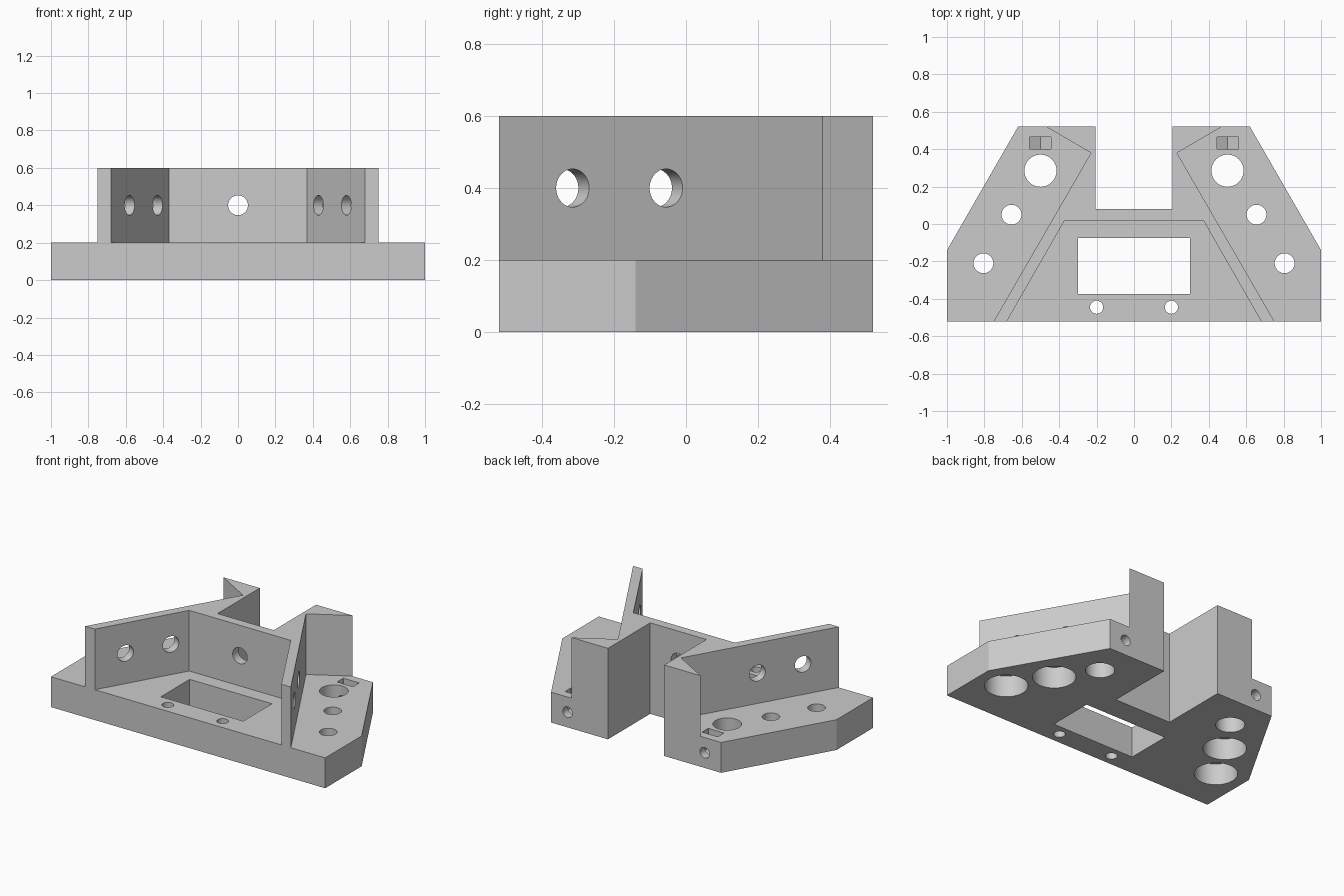
import bpy
import bmesh
from mathutils import Vector, Matrix

old = bpy.data.objects.get("Cube")
if old:
    bpy.data.objects.remove(old, do_unlink=True)

grey = bpy.data.materials.new("light grey plastic")
grey.use_nodes = True
COLOUR = (0.6, 0.6, 0.6, 1)
grey.diffuse_color = COLOUR
for node in grey.node_tree.nodes:
    if node.type == 'BSDF_PRINCIPLED':
        node.inputs["Base Color"].default_value = COLOUR


def to_object(name, bm):
    bmesh.ops.recalc_face_normals(bm, faces=bm.faces)
    mesh = bpy.data.meshes.new(name)
    bm.to_mesh(mesh)
    bm.free()
    mesh.materials.append(grey)
    obj = bpy.data.objects.new(name, mesh)
    bpy.context.collection.objects.link(obj)
    return obj


def prism(name, points, start, end, axis='z'):
    """Extrude a flat outline along z (xy outline) or along y (xz outline)."""
    bm = bmesh.new()
    if axis == 'z':
        verts = [bm.verts.new((a, b, start)) for a, b in points]
        step = Vector((0, 0, end - start))
    else:
        verts = [bm.verts.new((a, start, b)) for a, b in points]
        step = Vector((0, end - start, 0))
    face = bm.faces.new(verts)
    top = bmesh.ops.extrude_face_region(bm, geom=[face])["geom"]
    bmesh.ops.translate(bm, vec=step,
                        verts=[v for v in top if isinstance(v, bmesh.types.BMVert)])
    return to_object(name, bm)


def rod(start, end, radius):
    """Cylinder between two points, used as a drill."""
    a, b = Vector(start), Vector(end)
    turn = (b - a).to_track_quat('Z', 'Y').to_matrix().to_4x4()
    bm = bmesh.new()
    bmesh.ops.create_cone(bm, cap_ends=True, segments=48, radius1=radius,
                          radius2=radius, depth=(b - a).length,
                          matrix=Matrix.Translation((a + b) / 2) @ turn)
    return to_object("drill", bm)


def combine(target, tool, operation):
    mod = target.modifiers.new("combine", 'BOOLEAN')
    mod.operation = operation
    mod.solver = 'EXACT'
    mod.object = tool
    bpy.context.view_layer.objects.active = target
    bpy.ops.object.modifier_apply(modifier=mod.name)
    bpy.data.objects.remove(tool, do_unlink=True)


def mirrored(half):
    return half + [(-x, y) for x, y in reversed(half)]


# Base plate with a notch at the back
bracket = prism("mounting_bracket", mirrored(
    [(1, -0.52), (1, -0.14), (0.62, 0.52), (0.205, 0.52), (0.205, 0.08)]), 0, 0.2)

# Upright wall: angled wings, cross wall and rear posts
wall = prism("upright_wall", mirrored(
    [(0.37, 0.02), (0.68, -0.52), (0.75, -0.52), (0.23, 0.38), (0.47, 0.52),
     (0.205, 0.52), (0.205, 0.08)]), 0.2, 0.6)
combine(bracket, wall, 'UNION')

# Rectangular window and the hole in the cross wall
cutters = [prism("window", [(-0.3, -0.375), (0.3, -0.375), (0.3, -0.075), (-0.3, -0.075)],
                 -0.1, 0.3),
           rod((0, -0.05, 0.4), (0, 0.15, 0.4), 0.053)]

for s in (-1, 1):
    # Rod hole and small front screw hole
    cutters.append(rod((s * 0.5, 0.285, -0.1), (s * 0.5, 0.285, 0.3), 0.086))
    cutters.append(rod((s * 0.2, -0.445, -0.1), (s * 0.2, -0.445, 0.3), 0.035))
    # Counterbored mounting holes
    for x, y in ((0.655, 0.05), (0.805, -0.21)):
        cutters.append(rod((s * x, y, -0.1), (s * x, y, 0.3), 0.053))
        cutters.append(rod((s * x, y, -0.1), (s * x, y, 0.14), 0.128))
    # Holes square to the angled wings
    for x, y in ((0.606, -0.33), (0.456, -0.07)):
        side = Vector((s * 0.0866, 0.05, 0))
        middle = Vector((s * x, y, 0.4))
        cutters.append(rod(middle - side, middle + side, 0.053))
    # Clamp screw hole and its nut pocket with a pointed floor
    cutters.append(rod((s * 0.5, 0.6, 0.1), (s * 0.5, 0.285, 0.1), 0.035))
    c = s * 0.5
    cutters.append(prism("nut_pocket", [(c, 0.034), (c + 0.0575, 0.067), (c + 0.0575, 0.3),
                                        (c - 0.0575, 0.3), (c - 0.0575, 0.067)],
                         0.4, 0.465, 'y'))

for cutter in cutters:
    combine(bracket, cutter, 'DIFFERENCE')

# One colour throughout, smooth hole walls with sharp rims
for poly in bracket.data.polygons:
    poly.material_index = 0
bpy.ops.object.select_all(action='DESELECT')
bracket.select_set(True)
bpy.context.view_layer.objects.active = bracket
bpy.ops.object.shade_smooth_by_angle(angle=0.5)
